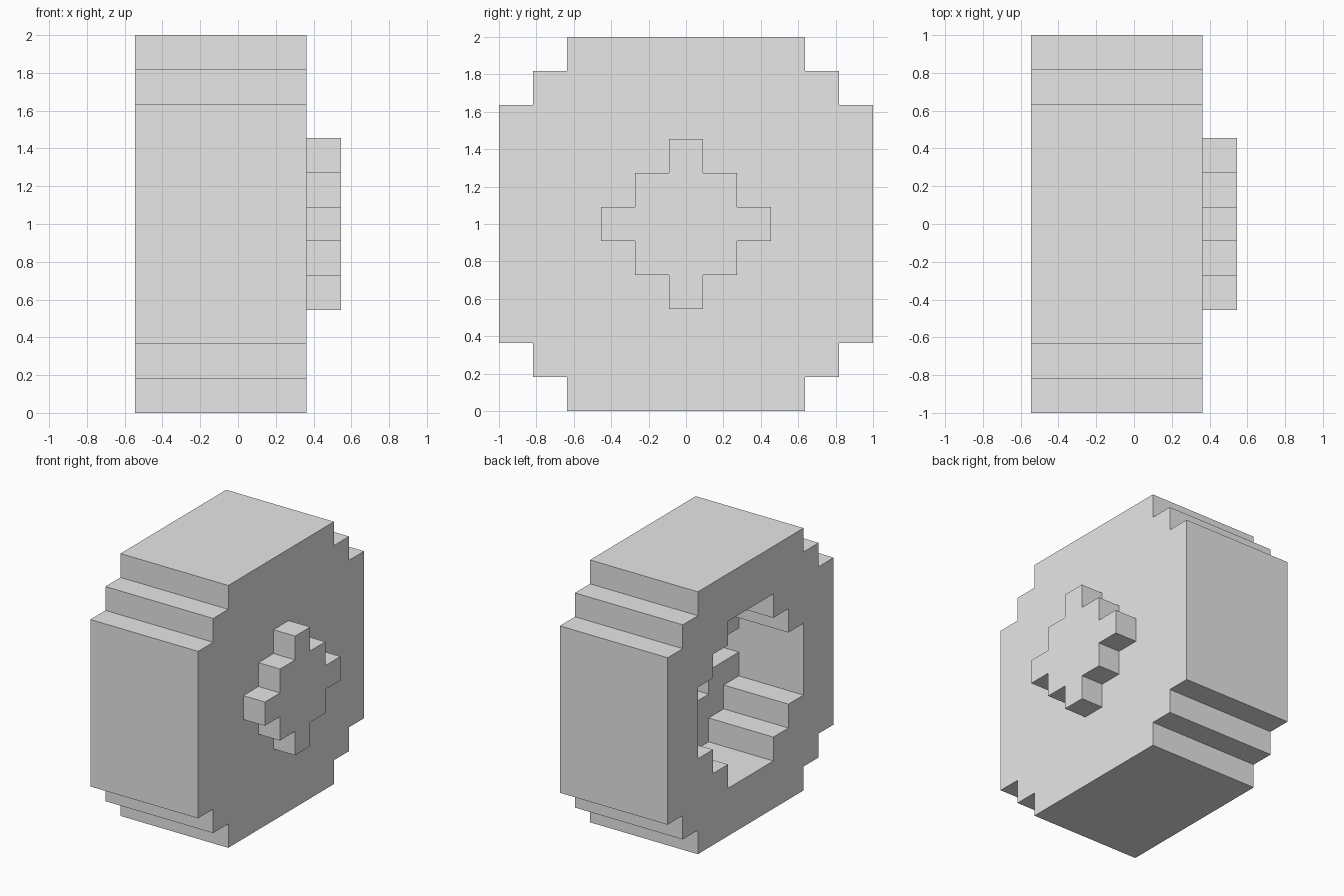
import bpy
import bmesh

cube = bpy.data.objects.get("Cube")
if cube:
    bpy.data.objects.remove(cube, do_unlink=True)

U = 2 / 11  # one block of the stepped grid

grey = bpy.data.materials.new("plain_grey")
grey.use_nodes = True
grey.diffuse_color = (0.8, 0.8, 0.8, 1)
grey.node_tree.nodes["Principled BSDF"].inputs["Base Color"].default_value = (0.8, 0.8, 0.8, 1)


def stepped_outline(corners):
    """Staircase through one quadrant's outer corners, turned four times."""
    quadrant = [corners[0]]
    for (y0, z0), (y1, z1) in zip(corners, corners[1:]):
        quadrant += [(y1, z0), (y1, z1)]
    outline = []
    for _ in range(4):
        outline += quadrant
        quadrant = [(-z, y) for y, z in quadrant]
    return outline


def stepped_prism(name, corners, x_start, x_end):
    """Stepped disc extruded along x, sizes in blocks."""
    bm = bmesh.new()
    verts = [bm.verts.new((x_start * U, y * U, z * U + 1)) for y, z in stepped_outline(corners)]
    face = bm.faces.new(verts)
    extruded = bmesh.ops.extrude_face_region(bm, geom=[face])["geom"]
    moved = [g for g in extruded if isinstance(g, bmesh.types.BMVert)]
    bmesh.ops.translate(bm, verts=moved, vec=((x_end - x_start) * U, 0, 0))
    bmesh.ops.recalc_face_normals(bm, faces=bm.faces)
    mesh = bpy.data.meshes.new(name)
    bm.to_mesh(mesh)
    bm.free()
    mesh.materials.append(grey)
    obj = bpy.data.objects.new(name, mesh)
    bpy.context.collection.objects.link(obj)
    return obj


def cut(target, cutter):
    """Subtract the cutter and remove it."""
    cutter.hide_render = True
    mod = target.modifiers.new("cut", "BOOLEAN")
    mod.operation = "DIFFERENCE"
    mod.solver = "EXACT"
    mod.object = cutter
    bpy.context.view_layer.objects.active = target
    bpy.ops.object.modifier_apply(modifier=mod.name)
    bpy.data.objects.remove(cutter, do_unlink=True)


# Wheel body
body = stepped_prism("wheel_body", [(5.5, 3.5), (4.5, 4.5), (3.5, 5.5)], -3, 2)

# Deep round recess on the inner side, then a cross-shaped pocket in its floor
cut(body, stepped_prism("recess_cutter", [(3.5, 1.5), (2.5, 2.5), (1.5, 3.5)], -4, 0))
cut(body, stepped_prism("pocket_cutter", [(3.5, 0.5), (1.5, 1.5), (0.5, 3.5)], -1, 1))

# Raised hub on the outer side
stepped_prism("hub_cap", [(2.5, 0.5), (1.5, 1.5), (0.5, 2.5)], 2, 3)
